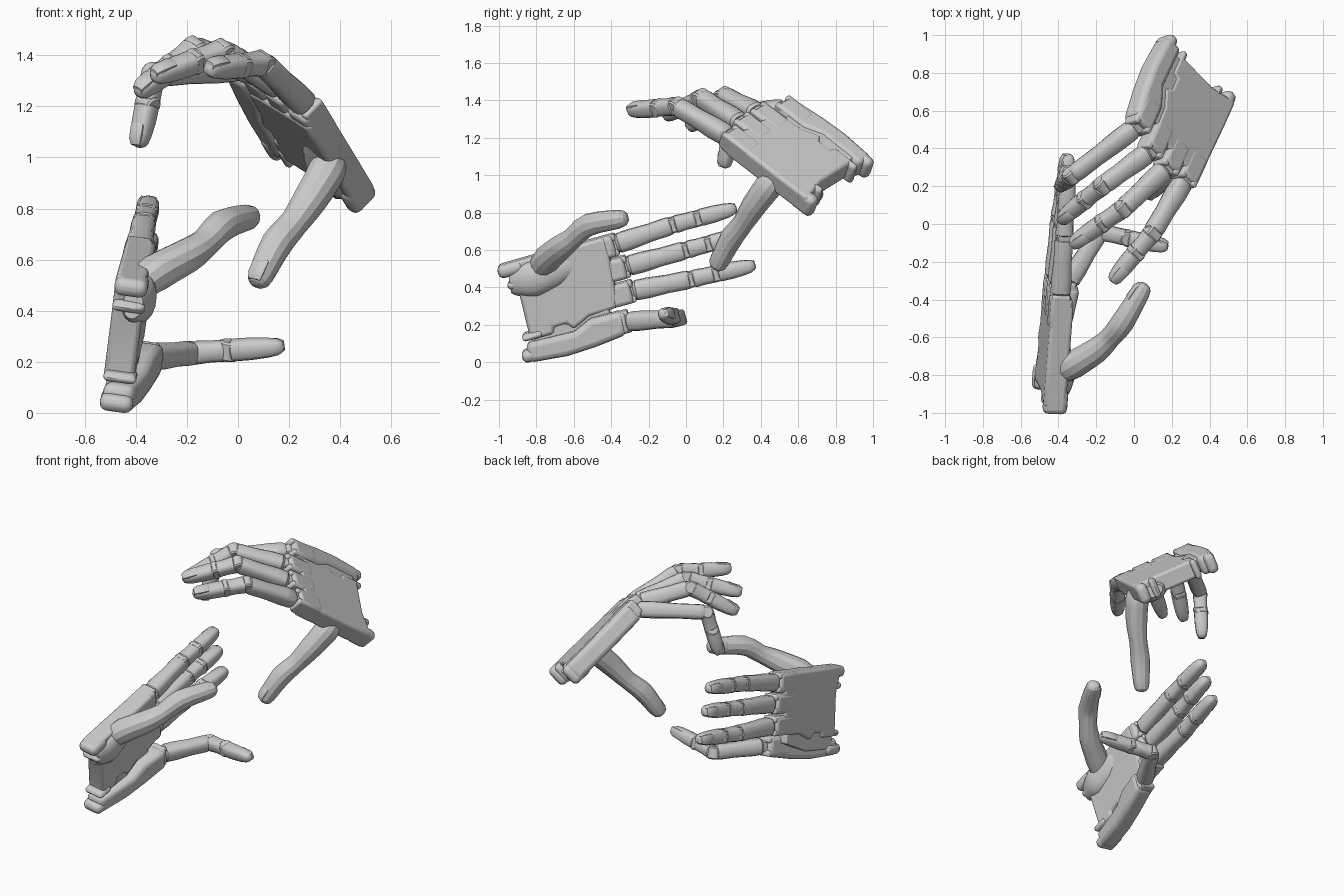
import bpy, bmesh, math
from mathutils import Vector as V

if "Cube" in bpy.data.objects:
    bpy.data.objects.remove(bpy.data.objects["Cube"])


class Hand:
    """Local frame: u along the fingers, v towards the thumb, n out of the palm."""
    def __init__(self, tag, origin, u, v, flip, tilt):
        self.tag, self.o, self.h, self.tilt = tag, V(origin), flip, tilt
        self.v = V(v).normalized()
        u = V(u)
        self.u = (u - self.v * u.dot(self.v)).normalized()
        self.n = self.u.cross(self.v) * flip

    def at(self, u, v, n=0.0):
        return self.o + self.u * u + self.v * v + self.n * n


def finish(bm, name, bevel=0.0, angle=35):
    bmesh.ops.recalc_face_normals(bm, faces=bm.faces)
    me = bpy.data.meshes.new(name)
    bm.to_mesh(me)
    bm.free()
    ob = bpy.data.objects.new(name, me)
    bpy.context.collection.objects.link(ob)
    if bevel:
        m = ob.modifiers.new("round", 'BEVEL')
        m.width, m.segments = bevel, 3
        m.limit_method, m.angle_limit = 'ANGLE', math.radians(40)
    bpy.ops.object.select_all(action='DESELECT')
    ob.select_set(True)
    bpy.context.view_layer.objects.active = ob
    bpy.ops.object.shade_smooth_by_angle(angle=math.radians(angle))
    return ob


def tube(name, pts, radii, side, sides=14, power=0.7, flat=1.0, angle=35):
    """Loft of rounded-box rings along a path."""
    bm = bmesh.new()
    rings = []
    for i, p in enumerate(pts):
        t = (pts[min(i + 1, len(pts) - 1)] - pts[max(i - 1, 0)]).normalized()
        s = (side - t * side.dot(t)).normalized()
        d = s.cross(t)
        ring = []
        for k in range(sides):
            a = math.tau * (k + 0.5) / sides
            c, q = math.cos(a), math.sin(a)
            c = math.copysign(abs(c) ** power, c) * radii[i]
            q = math.copysign(abs(q) ** power, q) * radii[i] * flat
            ring.append(bm.verts.new(p + s * c + d * q))
        rings.append(ring)
    for a, b in zip(rings, rings[1:]):
        for k in range(sides):
            j = (k + 1) % sides
            bm.faces.new((a[k], a[j], b[j], b[k]))
    bm.faces.new(rings[0])
    bm.faces.new(rings[-1])
    return finish(bm, name, angle=angle)


def slab(name, hand, outline, n0, n1, bevel, tilt=0.0):
    """Outline in (u, v) extruded through the palm thickness."""
    bm = bmesh.new()
    low = [bm.verts.new(hand.at(u, v, n0 + tilt * max(u, 0) / 0.56)) for u, v in outline]
    top = [bm.verts.new(hand.at(u, v, n1 + tilt * max(u, 0) / 0.56)) for u, v in outline]
    bm.faces.new(low)
    bm.faces.new(top)
    for i in range(len(low)):
        j = (i + 1) % len(low)
        bm.faces.new((low[i], low[j], top[j], top[i]))
    return finish(bm, name, bevel)


def bar(name, hand, u0, u1, v, w, n0, n1, bevel=0.02, tilt=0.0):
    slab(name, hand, [(u0, v - w), (u1, v - w), (u1, v + w), (u0, v + w)], n0, n1, bevel, tilt)


def segment(name, p, q, r0, r1, profile, side):
    pts = [p.lerp(q, t) for t, m in profile]
    rad = [(r0 + (r1 - r0) * t) * m for t, m in profile]
    tube(name, pts, rad, side)


def pin(name, hand, p, r, half):
    pts = [p + hand.v * half * k for k in (-1, -0.8, 0.8, 1)]
    tube(name, pts, [r * 0.8, r, r, r * 0.8], hand.u, power=1.0)


def nail(name, hand, p, q, r):
    t = (q - p).normalized()
    s = (hand.v - t * hand.v.dot(t)).normalized()
    d = s.cross(t) * hand.h
    bm = bmesh.new()
    rows = [[bm.verts.new(p.lerp(q, f) + s * x * r * w * k + d * r * z)
             for x, w, z in ((-1, .72, lo), (-1, .72, hi - .15), (-1, .45, hi), (1, .45, hi), (1, .72, hi - .15), (1, .72, lo))]
            for f, lo, hi, k in ((.5, .4, .98, .8), (.56, .4, 1.08, 1), (.86, .3, .98, .95), (.98, .2, .72, .7))]
    for a, b in zip(rows, rows[1:]):
        for k in range(6):
            j = (k + 1) % 6
            bm.faces.new((a[k], a[j], b[j], b[k]))
    bm.faces.new(rows[0])
    bm.faces.new(rows[-1])
    finish(bm, name)


PROX = [(0, .75), (.05, .98), (.25, 1.02), (.6, .94), (.9, 1), (.97, .95), (1, .75)]
MIDDLE = [(0, .75), (.08, .98), (.5, .94), (.9, 1), (1, .8)]
DISTAL = [(0, .75), (.06, 1), (.4, 1.02), (.7, .94), (.88, .8), (.96, .6), (1, .28)]


def finger(hand, label, base, pip, tip, k=1.0):
    name = f"{hand.tag}_{label}"
    pip, tip = V(pip), V(tip)
    dip = pip.lerp(tip, 0.4)
    along = (pip - base).normalized()
    pin(name + "_knuckle", hand, base + along * 0.01, .036 * k, .036 * k)
    segment(name + "_tongue", base - along * .05, base + along * .07, .024, .026, MIDDLE, hand.v)
    segment(name + "_proximal", base + along * .02, pip - along * .004, .055 * k, .049 * k, PROX, hand.v)
    segment(name + "_middle", pip.lerp(dip, .06), pip.lerp(dip, .96), .049 * k, .044 * k, MIDDLE, hand.v)
    segment(name + "_distal", pip.lerp(tip, .41), tip, .046 * k, .041 * k, DISTAL, hand.v)
    for p, part in ((pip, "_mid_joint"), (dip, "_end_joint")):
        pin(name + part, hand, p, .043 * k, .041 * k)
    nail(name + "_nail", hand, dip, tip, .043 * k)


def smooth_path(pts, radii, steps=3):
    """Catmull-Rom refinement of a path and its radii."""
    P, R = [], []
    for i in range(len(pts) - 1):
        a, b, c, d = (pts[max(i - 1, 0)], pts[i], pts[i + 1], pts[min(i + 2, len(pts) - 1)])
        for s in range(steps):
            t = s / steps
            P.append(.5 * (2 * b + (c - a) * t + (2 * a - 5 * b + 4 * c - d) * t * t
                           + (3 * b - a - 3 * c + d) * t ** 3))
            R.append(radii[i] + (radii[i + 1] - radii[i]) * t)
    return P + [pts[-1]], R + [radii[-1]]


PALM = [(.02, .285), (.2, .287), (.4, .285), (.58, .285), (.58, .18), (.56, -.03), (.54, -.10),
        (.39, -.105), (.29, -.15), (.26, -.11), (.19, -.11), (.18, -.145), (.05, -.145), (.06, .12)]
EDGE_BONE = [(.01, -.262), (.22, -.278), (.38, -.268), (.56, -.245), (.57, -.115), (.39, -.115),
             (.29, -.16), (.02, -.155)]
BRIDGE = [(.07, -.22), (.3, -.22), (.5, -.16), (.5, -.06), (.07, -.06)]
KNUCKLES = {"index": (.61, .225), "middle": (.635, .095), "ring": (.63, -.04), "little": (.57, -.18)}


def build(hand, fingers, thumb):
    tag, tilt = hand.tag, hand.tilt
    # palm body, separate little-finger metacarpal and the web under their seam
    slab(tag + "_palm", hand, PALM, -.06, .06, .03)
    slab(tag + "_edge_metacarpal", hand, EDGE_BONE, -.06, .065, .03, tilt)
    slab(tag + "_palm_web", hand, BRIDGE, -.052, .035, .01, tilt * .3)
    # rounded wrist prongs
    for i, (v, w) in enumerate(((.25, .036), (.165, .022), (-.125, .02), (-.225, .034))):
        bar(f"{tag}_wrist_prong_{i}", hand, -.02 if i in (0, 3) else .01, .12, v, w, -.06, .07, .03)
    # knuckle lobes with slots between them
    for label, (u, v) in KNUCKLES.items():
        tl = tilt if label == "little" else 0
        for s in (-1, 1):
            bar(f"{tag}_{label}_fork_{s}", hand, u - .16, u + .025, v + s * .042, .018, -.058, .04, .012, tl)
        bar(f"{tag}_{label}_lobe", hand, u - .17, u + .01, v, .06, -.062, .055, .022, tl)
    # four fingers
    for label, (pip, tip) in fingers.items():
        u, v = KNUCKLES[label]
        base = hand.at(u, v, tilt if label == "little" else -.008)
        finger(hand, label, base, pip, tip, .95 if label == "little" else 1.0)
    # broad thumb pad on the palm
    P, R = smooth_path([hand.at(.03, .18, .02), hand.at(.07, .175, .025), hand.at(.15, .17, .04),
                        hand.at(.27, .18, .03), hand.at(.42, .19, .01)], [.06, .08, .1, .09, .05])
    tube(tag + "_thumb_pad", P, R, hand.v, sides=16, power=.95, flat=.65)
    # thumb with knobbly joints and a tapered tip
    pts = [V(p) for p in thumb]
    P, R = smooth_path(pts, [.06, .074, .067, .056, .061, .05])
    d = (pts[-1] - pts[-2]).normalized()
    P += [pts[-1] + d * e for e in (.03, .045, .052)]
    R += [.043, .03, .012]
    tube(tag + "_thumb", P, R, hand.v, sides=12, power=.92, angle=20)
    nail(tag + "_thumb_nail", hand, pts[-2], pts[-1] + d * .045, .049)


lower = Hand("lower", (-.455, -.917, .25), (.075, .96, .27), (.12, -.27, .95), 1, .08)
upper = Hand("upper", (.325, .83, .945), (-.38, -.73, .60), (.65, -.63, -.43), -1, -.01)

build(lower, {
    "index": ((-.37, -.07, .735), (-.345, .27, .825)),
    "middle": ((-.38, 0, .60), (-.345, .31, .685)),
    "ring": ((-.395, .03, .445), (-.345, .37, .52)),
    "little": ((-.18, -.04, .235), (.18, -.125, .26)),
}, [(-.39, -.785, .495), (-.32, -.745, .55), (-.2, -.67, .615), (-.13, -.605, .665),
    (-.06, -.52, .735), (.035, -.36, .765)])

build(upper, {
    "index": ((.095, -.05, 1.37), (-.12, -.305, 1.345)),
    "middle": ((-.06, .08, 1.415), (-.335, -.11, 1.315)),
    "ring": ((-.17, .20, 1.425), (-.395, .02, 1.25)),
    "little": ((-.33, .255, 1.325), (-.39, .205, 1.04)),
}, [(.365, .475, .985), (.345, .44, .94), (.285, .365, .84), (.22, .305, .745), (.15, .24, .66), (.09, .18, .54)])
